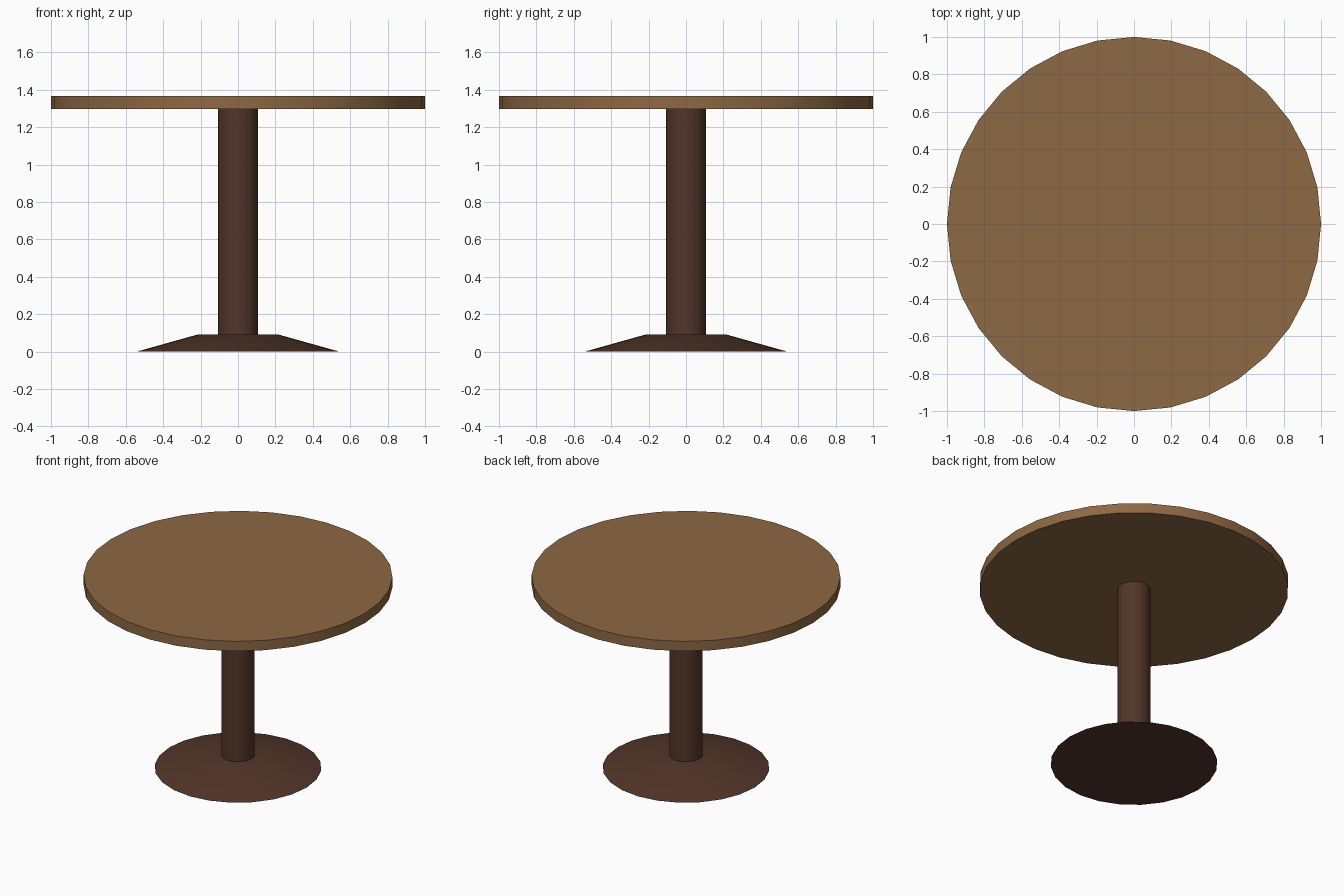
import bpy
import math

if "Cube" in bpy.data.objects:
    bpy.data.objects.remove(bpy.data.objects["Cube"])


def material(name, rgb):
    m = bpy.data.materials.new(name)
    m.diffuse_color = (*rgb, 1)
    m.use_nodes = True
    m.node_tree.nodes["Principled BSDF"].inputs["Base Color"].default_value = m.diffuse_color
    return m


def turned_part(name, sides, r_bottom, r_top, z0, z1, mat):
    bpy.ops.mesh.primitive_cone_add(vertices=sides, radius1=r_bottom, radius2=r_top,
                                    depth=z1 - z0, location=(0, 0, (z0 + z1) / 2))
    ob = bpy.context.object
    ob.name = name
    ob.data.materials.append(mat)
    bpy.ops.object.shade_smooth_by_angle(angle=math.radians(30))
    return ob


light_wood = material("light_wood", (0.27, 0.14, 0.057))
dark_wood = material("dark_wood", (0.085, 0.036, 0.022))

# Flared foot
turned_part("base", 24, 0.541, 0.216, 0.0, 0.091, dark_wood)
# Central column
turned_part("pedestal", 24, 0.108, 0.108, 0.091, 1.297, dark_wood)
# Round top
turned_part("tabletop", 32, 1.0, 1.0, 1.297, 1.367, light_wood)
